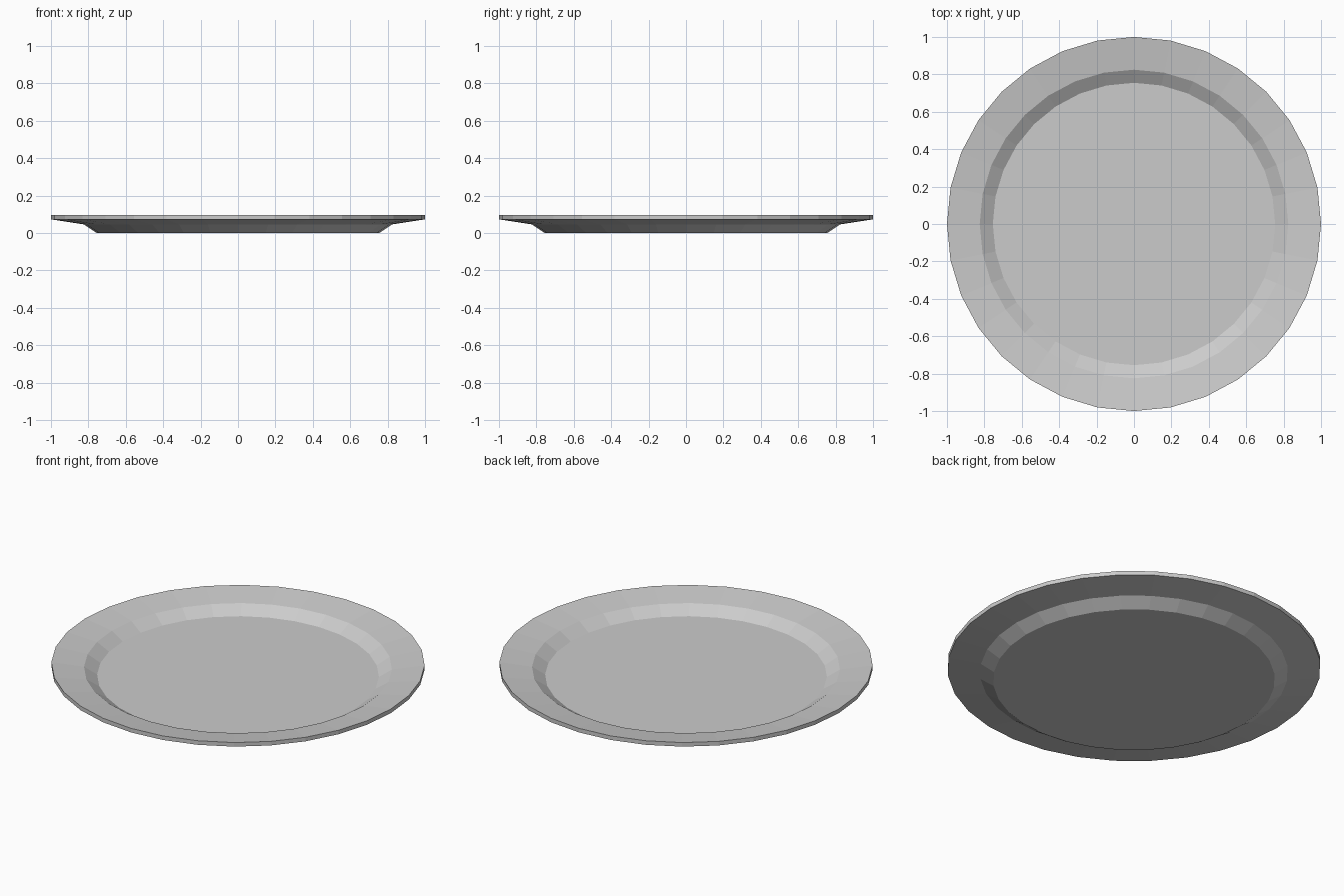
import bpy, bmesh
from math import cos, sin, tau

if "Cube" in bpy.data.objects:
    bpy.data.objects.remove(bpy.data.objects["Cube"])

SIDES = 32

# Plate cross-section (radius, height): underside outwards, then top side inwards
PROFILE = [(0.755, 0.0), (0.825, 0.046), (1.0, 0.073),
           (1.0, 0.097), (0.825, 0.071), (0.755, 0.026)]

bm = bmesh.new()
rings = [[bm.verts.new((r * cos(tau * i / SIDES), r * sin(tau * i / SIDES), z))
          for i in range(SIDES)] for r, z in PROFILE]

# Walls between neighbouring rings
for lower, upper in zip(rings, rings[1:]):
    for i in range(SIDES):
        j = (i + 1) % SIDES
        bm.faces.new((lower[i], lower[j], upper[j], upper[i]))

# Flat base and flat eating surface
bm.faces.new(rings[0][::-1])
bm.faces.new(rings[-1])
bmesh.ops.recalc_face_normals(bm, faces=bm.faces)

mesh = bpy.data.meshes.new("plate")
bm.to_mesh(mesh)
bm.free()
bpy.context.collection.objects.link(bpy.data.objects.new("plate", mesh))
